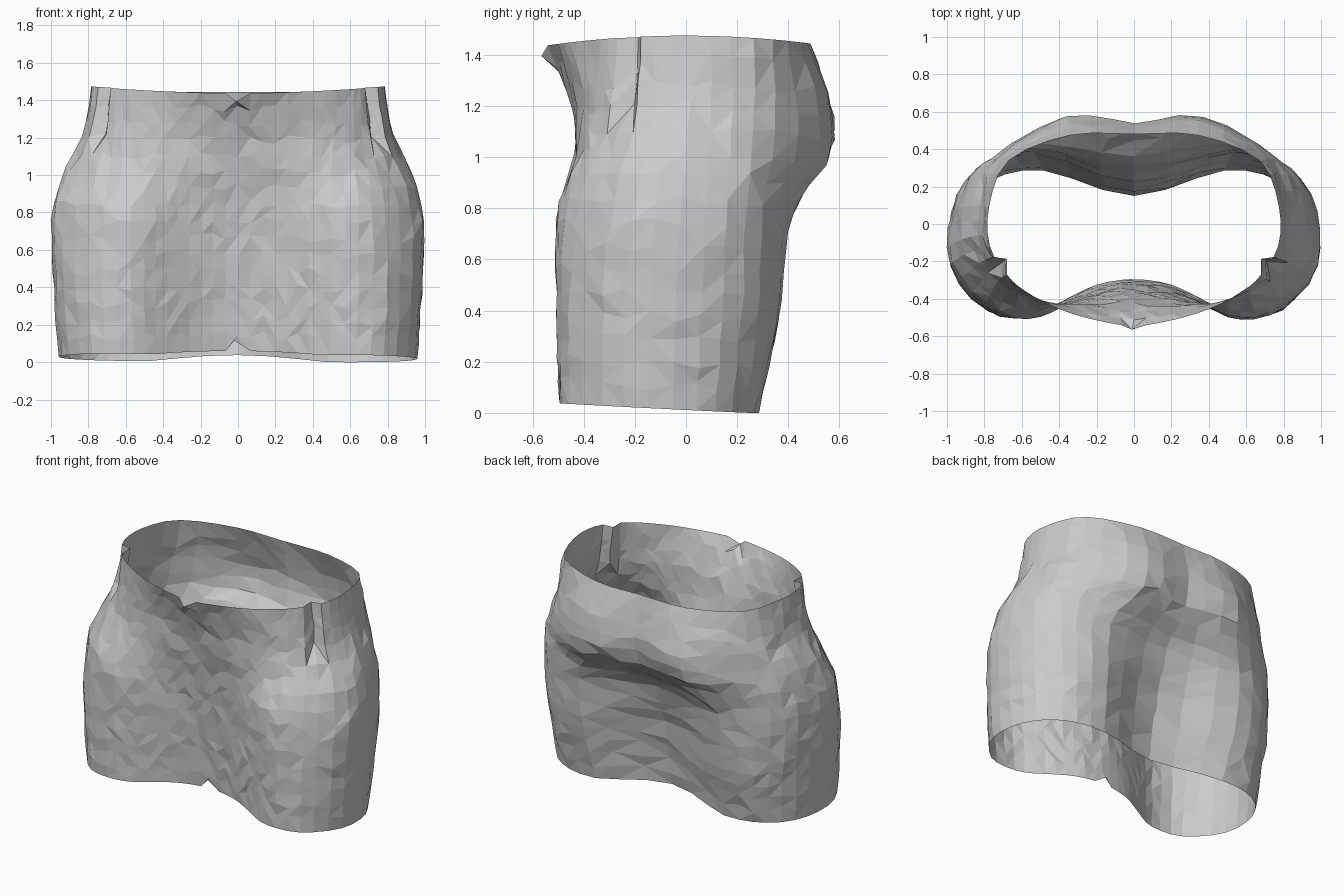
import bpy, random

if "Cube" in bpy.data.objects:
    bpy.data.objects.remove(bpy.data.objects["Cube"])

random.seed(4)

# Half cross-sections: height, front-centre y, eight (x, y) points front to back, back-centre y
RINGS = [
    (0.00, -.295, (.20, -.325), (.38, -.41), (.56, -.49), (.78, -.46), (.945, -.24), (.93, .04), (.77, .23), (.48, .285), .15),
    (0.40, -.33, (.20, -.36), (.38, -.43), (.57, -.505), (.80, -.455), (.97, -.24), (.965, .06), (.82, .28), (.52, .37), .22),
    (0.76, -.37, (.20, -.39), (.38, -.44), (.57, -.505), (.79, -.43), (.98, -.21), (.975, .07), (.84, .30), (.52, .405), .33),
    (0.87, -.385, (.20, -.40), (.38, -.435), (.57, -.475), (.78, -.40), (.95, -.19), (.95, .08), (.82, .31), (.45, .46), .41),
    (1.00, -.41, (.20, -.425), (.38, -.43), (.56, -.42), (.75, -.34), (.90, -.16), (.91, .09), (.78, .34), (.38, .555), .51),
    (1.18, -.445, (.20, -.44), (.40, -.425), (.57, -.38), (.71, -.29), (.815, -.13), (.825, .10), (.73, .35), (.36, .572), .54),
    (1.45, -.545, (.20, -.515), (.40, -.455), (.58, -.36), (.68, -.27), (.77, -.12), (.775, .09), (.67, .34), (.34, .475), .48),
]
STEPS = 3     # columns per profile segment
ROWS = 17


def curve(p0, p1, p2, p3, t):
    return .5 * (2 * p1 + (p2 - p0) * t + (2 * p0 - 5 * p1 + 4 * p2 - p3) * t * t
                 + (3 * p1 - p0 - 3 * p2 + p3) * t ** 3)


def closed_ring(ring):
    """Mirror a half section and resample it as a smooth closed loop."""
    half = list(ring[2:-1])
    keys = [(0, ring[1])] + half + [(0, ring[-1])] + [(-x, y) for x, y in reversed(half)]
    n = len(keys)
    return [tuple(curve(*[keys[(i + k) % n][a] for k in (-1, 0, 1, 2)], s / STEPS) for a in (0, 1))
            for i in range(n) for s in range(STEPS)]


def along_height(values, levels, z):
    """Smooth interpolation through unevenly spaced heights."""
    last = len(levels) - 1
    i = max(k for k in range(last) if levels[k] <= z + 1e-6)

    def slope(k):
        a, b = max(k - 1, 0), min(k + 1, last)
        return (values[b] - values[a]) / (levels[b] - levels[a])
    h = levels[i + 1] - levels[i]
    t = (z - levels[i]) / h
    return ((2 * t**3 - 3 * t**2 + 1) * values[i] + (t**3 - 2 * t**2 + t) * h * slope(i)
            + (3 * t**2 - 2 * t**3) * values[i + 1] + (t**3 - t**2) * h * slope(i + 1))


levels = [r[0] for r in RINGS]
loops = [closed_ring(r) for r in RINGS]
cols = len(loops[0])
creases = (4 * STEPS + 1, cols - 4 * STEPS - 1)
verts, faces = [], []

# Fabric tube with a slanted hem, dipped waistband and slightly uneven cloth
for r in range(ROWS):
    f = r / (ROWS - 1)
    for c in range(cols):
        z0 = 1.45 * f
        x = along_height([l[c][0] for l in loops], levels, z0)
        y = along_height([l[c][1] for l in loops], levels, z0)
        hem = .017 - .05 * y - .006 * x + .028 * max(0, 1 - (x / .45) ** 2)
        rim = 1.475 - .13 * y * y
        z = hem + (rim - hem) * f
        if 0 < r < ROWS - 1:
            z += random.uniform(-.022, .022)
            x += random.uniform(-.006, .006)
            y += random.uniform(-.006, .006)
        # Folds running down from the waist at both front corners
        if c in creases and z0 > 1.1:
            x *= .95
            y += .04
        # Small notches in the front of the waist and hem
        if c == 0 and r == ROWS - 1:
            x, y, z = -.01, -.565, 1.395
        if c == 0 and r == 0:
            x, z = -.02, .115
        verts.append((x, y, z))

# Triangulated faces with irregular diagonals
for r in range(ROWS - 1):
    for c in range(cols):
        d = (c + 1) % cols
        a, b = r * cols + c, r * cols + d
        e, g = b + cols, a + cols
        if c in (0, cols - 1) and r in (0, ROWS - 2):
            split_a = (c == 0) == (r == 0)
            split_a = not split_a if r == 0 else split_a
        else:
            split_a = random.random() < .5
        faces += [(a, b, e), (a, e, g)] if split_a else [(a, b, g), (b, e, g)]

mesh = bpy.data.meshes.new("skirt")
mesh.from_pydata(verts, [], faces)
mesh.update()
skirt = bpy.data.objects.new("skirt", mesh)
bpy.context.collection.objects.link(skirt)
